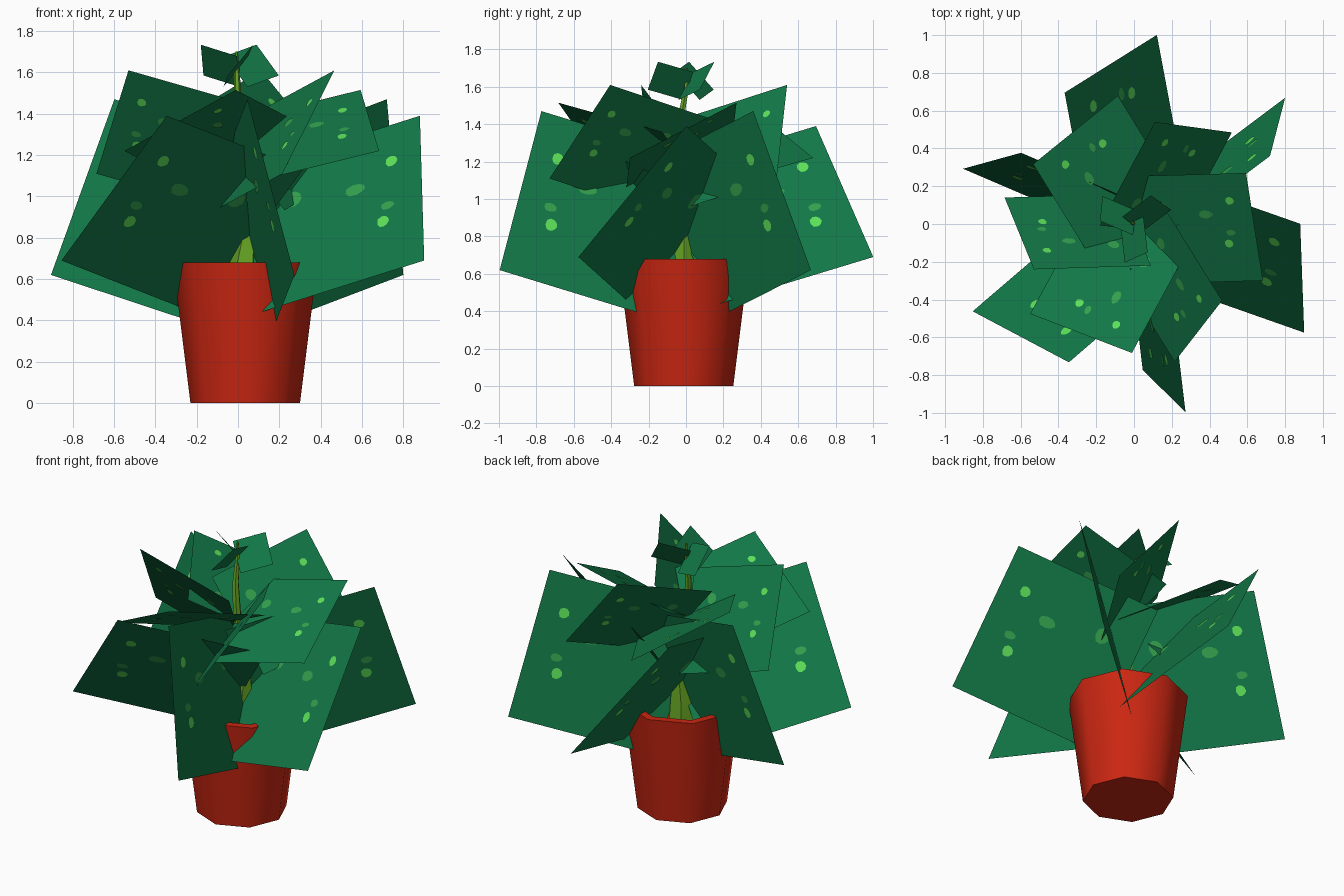
import bpy, bmesh, math, random
from mathutils import Vector, Matrix

if "Cube" in bpy.data.objects:
    bpy.data.objects.remove(bpy.data.objects["Cube"])

random.seed(4)


def material(name, rgb):
    m = bpy.data.materials.new(name)
    m.diffuse_color = (*rgb, 1)
    m.use_nodes = True
    m.node_tree.nodes["Principled BSDF"].inputs["Base Color"].default_value = m.diffuse_color
    return m


LEAF = material("leaf green", (0.006, 0.19, 0.064))
BRIGHT = material("bright green", (0.11, 0.75, 0.10))
MID = material("mid green", (0.034, 0.36, 0.075))
POT = material("pot red", (0.60, 0.02, 0.006))
STEM = material("stem green", (0.13, 0.37, 0.017))


def finish(name, bm, mats, smooth=False):
    me = bpy.data.meshes.new(name)
    bm.to_mesh(me)
    bm.free()
    for m in mats:
        me.materials.append(m)
    ob = bpy.data.objects.new(name, me)
    bpy.context.collection.objects.link(ob)
    if smooth:
        bpy.ops.object.select_all(action='DESELECT')
        bpy.context.view_layer.objects.active = ob
        ob.select_set(True)
        bpy.ops.object.shade_smooth_by_angle(angle=math.radians(50))
    return ob


def loft(name, rings, sides, mat):
    """Skin a stack of horizontal rings (x, y, z, radius) and cap both ends."""
    bm = bmesh.new()
    loops = []
    for x, y, z, r in rings:
        loops.append([bm.verts.new((x + r * math.cos(i * math.tau / sides),
                                    y + r * math.sin(i * math.tau / sides), z))
                      for i in range(sides)])
    for a, b in zip(loops, loops[1:]):
        for i in range(sides):
            j = (i + 1) % sides
            bm.faces.new((a[i], a[j], b[j], b[i]))
    bm.faces.new(loops[0][::-1])
    bm.faces.new(loops[-1])
    return finish(name, bm, [mat], True)


# Eight-sided hollow pot: outer wall, rim, inner wall, floor
loft("pot", [(0.035, -0.012, z, r) for z, r in
             ((0, 0.265), (0.68, 0.35), (0.68, 0.30), (0.50, 0.278))], 8, POT)

# Tapering, slightly bent stem
loft("stem", [(0.035, -0.01, 0.45, 0.09), (0.035, -0.01, 0.68, 0.075),
              (0.055, -0.012, 0.85, 0.045), (0.045, -0.02, 1.05, 0.032),
              (0.016, -0.033, 1.25, 0.026), (0.0, -0.025, 1.45, 0.02),
              (-0.006, 0.004, 1.60, 0.014), (-0.006, 0.006, 1.70, 0.006)], 6, STEM)

# Leaf spots: position down the outer edge, position inward, half sizes, slot
SPOTS = [(0.25, 0.17, 0.040, 0.036, 1), (0.645, 0.23, 0.042, 0.036, 1),
         (0.37, 0.385, 0.042, 0.060, 2), (0.30, 0.75, 0.060, 0.050, 2),
         (0.545, 0.20, 0.030, 0.040, 2)]
OUTLINE = [random.uniform(0.8, 1.1) for _ in range(9)]


def leaf(name, p, q, s, spots):
    """Flat four-cornered leaf with spot plates on both sides."""
    u, v = q - p, s - p
    n = u.cross(v).normalized()
    bm = bmesh.new()
    bm.faces.new([bm.verts.new(c) for c in (p, q, q + v, s)])
    if spots:
        for a, b, ra, rb, slot in SPOTS:
            for side in (1, -1):
                ring = []
                for i, k in enumerate(OUTLINE):
                    t = side * i * math.tau / len(OUTLINE)
                    ring.append(bm.verts.new(p + u * (a + ra * k * math.cos(t))
                                             + v * (b + rb * k * math.sin(t))
                                             + n * 0.003 * side))
                bm.faces.new(ring).material_index = slot
    finish(name, bm, [LEAF, BRIGHT, MID])


# Leaf whorls: stem centre, then outer top, outer bottom and inner top corners
WHORLS = {
    "lower_leaf": ((0.056, -0.012), (0.824, 0.013, 1.39), (0.845, -0.563, 0.69),
                   (0.005, 0.301, 1.131)),
    "steep_lower_leaf": ((0.056, -0.012), (0.664, 0.372, 1.47), (0.744, 0.68, 0.62),
                         (-0.033, -0.15, 1.205)),
    "upper_leaf": ((0.016, -0.035), (-0.546, -0.205, 1.61), (-0.701, 0.175, 1.11),
                   (0.074, -0.185, 1.433)),
    "flat_upper_leaf": ((0.016, -0.032), (0.577, 0.302, 1.515), (0.667, -0.268, 1.22),
                        (-0.053, 0.284, 1.36)),
    "top_leaf": ((-0.006, 0.006), (-0.174, 0.01, 1.734), (-0.161, 0.142, 1.585),
                 (0.001, -0.065, 1.679)),
}
for name, (centre, *corners) in WHORLS.items():
    for k in range(3):
        turn = Matrix.Rotation(k * math.tau / 3, 3, 'Z')
        p, q, s = (turn @ Vector(c) + Vector((*centre, 0)) for c in corners)
        leaf(f"{name}_{k + 1}", p, q, s, name != "top_leaf")
